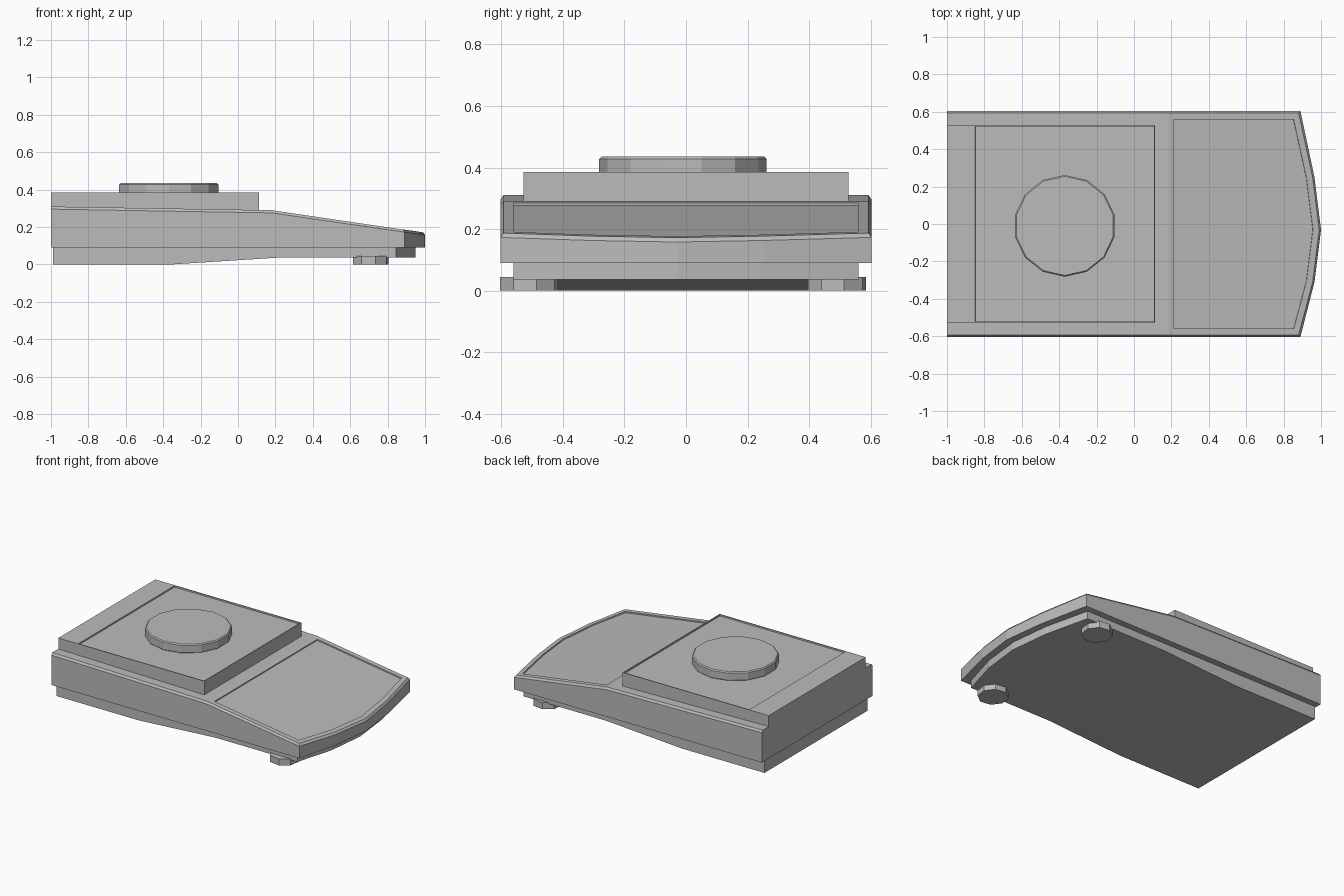
import bpy, bmesh, math

cube = bpy.data.objects.get("Cube")
if cube:
    bpy.data.objects.remove(cube, do_unlink=True)

grey = bpy.data.materials.new("plain_grey")
grey.use_nodes = True
grey.diffuse_color = (0.5, 0.5, 0.5, 1)
grey.node_tree.nodes["Principled BSDF"].inputs["Base Color"].default_value = (0.5, 0.5, 0.5, 1)


def finish(name, bm):
    bmesh.ops.recalc_face_normals(bm, faces=bm.faces)
    mesh = bpy.data.meshes.new(name)
    bm.to_mesh(mesh)
    bm.free()
    mesh.materials.append(grey)
    obj = bpy.data.objects.new(name, mesh)
    bpy.context.collection.objects.link(obj)
    return obj


def slab(name, stations, half_width, nose=(), chamfer=None, rim=None):
    """Stations are (x, bottom z, top z); nose points extend the front outline.
    The foremost top panel can be sunk inside a rim of (width, depth)."""
    front = len(stations) - 1
    outline = [(x, -half_width, lo, hi) for x, lo, hi in stations]
    outline += list(nose)
    outline += [(x, half_width, lo, hi) for x, lo, hi in reversed(stations)]
    total = len(outline)
    bm = bmesh.new()
    rings = [[bm.verts.new((x, y, lo)) for x, y, lo, hi in outline]]
    if chamfer:
        inset, drop = chamfer
        rings.append([bm.verts.new((x, y, hi - drop)) for x, y, lo, hi in outline])
        top = []
        for i, (x, y, lo, hi) in enumerate(outline):
            if i <= front:
                y += inset
            elif i >= total - 1 - front:
                y -= inset
            if x >= stations[-1][0]:
                x -= inset
            top.append(bm.verts.new((x, y, hi)))
        rings.append(top)
    else:
        rings.append([bm.verts.new((x, y, hi)) for x, y, lo, hi in outline])
    # Side walls
    for a, b in zip(rings, rings[1:]):
        for i in range(total):
            j = (i + 1) % total
            bm.faces.new((a[i], a[j], b[j], b[i]))
    # Top and bottom panels between stations
    for ring in (rings[0], rings[-1]):
        for i in range(front):
            if i == front - 1:
                ids = range(i, total - i)
            else:
                ids = (i, i + 1, total - 2 - i, total - 1 - i)
            panel = bm.faces.new([ring[k] for k in ids])
    bmesh.ops.recalc_face_normals(bm, faces=bm.faces)
    if rim:
        width, depth = rim
        bmesh.ops.inset_region(bm, faces=[panel], thickness=width, use_even_offset=True)
        bmesh.ops.inset_region(bm, faces=[panel], thickness=0.0005, depth=-depth,
                               use_even_offset=True)
    return finish(name, bm)


def disc(name, x, y, low, high, radius, sides, turn, bevel=0):
    bm = bmesh.new()
    levels = [(low, radius), (high, radius)]
    if bevel:
        levels = [(low, radius - bevel), (low + bevel, radius),
                  (high - bevel, radius), (high, radius - bevel)]
    rings = []
    for z, r in levels:
        angles = [turn + math.tau * k / sides for k in range(sides)]
        rings.append([bm.verts.new((x + r * math.cos(a), y + r * math.sin(a), z))
                      for a in angles])
    for a, b in zip(rings, rings[1:]):
        for i in range(sides):
            j = (i + 1) % sides
            bm.faces.new((a[i], a[j], b[j], b[i]))
    bm.faces.new(rings[0])
    bm.faces.new(rings[-1])
    return finish(name, bm)


# Wedge-shaped housing with a sunken sloping front panel
slab("housing", [(-1, 0.09, 0.31), (0.18, 0.09, 0.29), (0.89, 0.09, 0.187)], 0.603,
     nose=[(0.965, -0.31, 0.09, 0.177), (1.0, -0.03, 0.09, 0.172),
           (0.965, 0.25, 0.09, 0.177)],
     chamfer=(0.01, 0.014), rim=(0.033, 0.008))

# Narrower underside base that rises toward the front
slab("base", [(-0.99, 0, 0.095), (-0.36, 0, 0.095), (0.22, 0.037, 0.095),
              (0.845, 0.037, 0.095)], 0.56,
     nose=[(0.92, -0.3, 0.037, 0.095), (0.95, -0.03, 0.037, 0.095),
           (0.92, 0.24, 0.037, 0.095)])

# Raised platform with a shallow square tray
slab("platform", [(-1, 0.25, 0.385), (-0.855, 0.25, 0.385), (0.113, 0.25, 0.385)],
     0.528, rim=(0.006, 0.01))

# Round pan on the tray
disc("pan", -0.37, -0.01, 0.372, 0.435, 0.272, 14, math.pi / 2, bevel=0.007)

# Two front feet
for side, y in (("right", -0.51), ("left", 0.49)):
    disc("foot_" + side, 0.71, y, 0, 0.045, 0.097, 8, 0.25)
